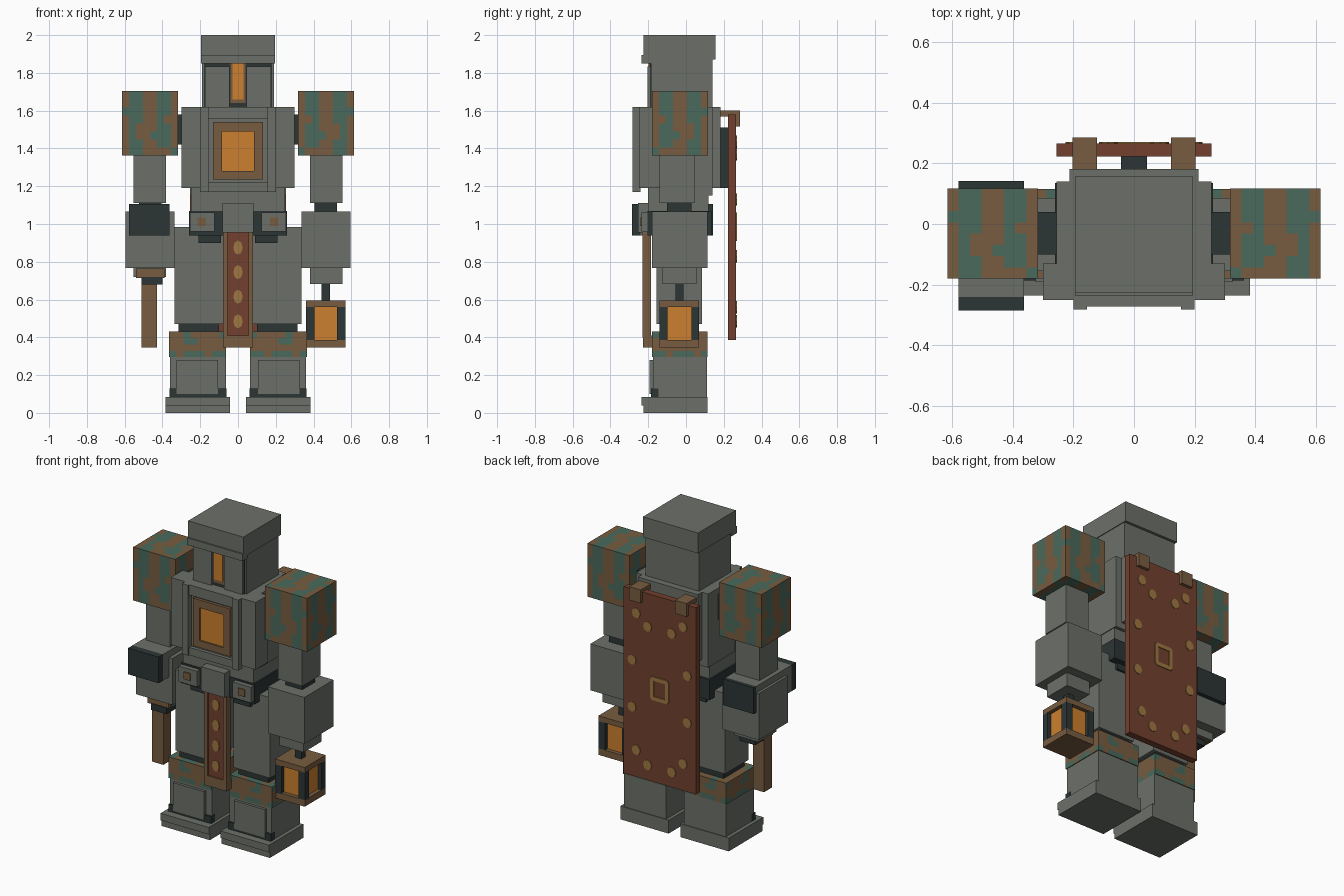
import bpy
import bmesh

default_cube = bpy.data.objects.get("Cube")
if default_cube:
    bpy.data.objects.remove(default_cube, do_unlink=True)


def material(name, red, green, blue):
    """Flat colour given as display values, stored as linear values."""
    linear = [((c / 255 + .055) / 1.055) ** 2.4 for c in (red, green, blue)] + [1]
    mat = bpy.data.materials.new(name)
    mat.use_nodes = True
    mat.diffuse_color = linear
    shader = mat.node_tree.nodes["Principled BSDF"]
    shader.inputs["Base Color"].default_value = linear
    shader.inputs["Roughness"].default_value = .9
    return mat


STONE = material("grey stone", 108, 112, 105)
DARK = material("dark iron", 44, 53, 53)
BRONZE = material("brown bronze", 120, 92, 64)
PATINA = material("green patina", 74, 106, 93)
GLOW = material("orange glow", 204, 128, 46)
CLOTH = material("red cloth", 114, 64, 46)
GOLD = material("gold paint", 158, 120, 66)


def finish(name, bm, mats):
    mesh = bpy.data.meshes.new(name)
    bm.to_mesh(mesh)
    bm.free()
    for mat in mats:
        mesh.materials.append(mat)
    obj = bpy.data.objects.new(name, mesh)
    bpy.context.collection.objects.link(obj)
    return obj


def box(name, mat, x, y, z, pattern=None):
    """Block from ranges; a pattern paints a second colour on a grid of its faces."""
    bm = bmesh.new()
    bmesh.ops.create_cube(bm, size=1)
    if pattern:
        bmesh.ops.subdivide_edges(bm, edges=bm.edges[:], cuts=7, use_grid_fill=True)
        for face in bm.faces:
            c, n = face.calc_center_median(), face.normal
            u = c.y if abs(n.x) > .5 else c.x
            v = c.y if abs(n.z) > .5 else c.z
            row = pattern[int((.5 - v) * len(pattern))]
            face.material_index = int(row[int((u + .5) * len(row))] == "#")
    for vert in bm.verts:
        for axis, (low, high) in enumerate((x, y, z)):
            vert.co[axis] = low + (vert.co[axis] + .5) * (high - low)
    return finish(name, bm, [mat, PATINA] if pattern else [mat])


def middle(name, mat, half, y, z):
    """Block centred on the body."""
    return box(name, mat, (-half, half), y, z)


def pair(name, mat, x, y, z, pattern=None):
    """The same block on both sides of the body."""
    box("left_" + name, mat, x, y, z, pattern)
    flipped = [row[::-1] for row in pattern] if pattern else None
    box("right_" + name, mat, (-x[1], -x[0]), y, z, flipped)


def spot(name, x, y, z, width, height):
    """Thin painted octagon facing front or back."""
    bm = bmesh.new()
    bmesh.ops.create_cone(bm, cap_ends=True, segments=8, radius1=.5, radius2=.5, depth=.008)
    for vert in bm.verts:
        a, b, c = vert.co
        vert.co = (x + a * width, y + c, z + b * height)
    bmesh.ops.recalc_face_normals(bm, faces=bm.faces[:])
    return finish(name, bm, [GOLD])


SHOULDER = (".##..##.",
            ".##..##.",
            ".##..###",
            "..#..##.",
            ".##...#.",
            ".###..#.",
            ".##..##.",
            "#....##.")
KNEE = ("#....#..",
        "....##..",
        "........",
        "##.###.#")

# Head
middle("head", STONE, .19, (-.185, .14), (1.6, 1.88))
middle("head_cap", STONE, .195, (-.225, .157), (1.87, 2))
middle("head_brim", STONE, .195, (-.235, -.18), (1.85, 1.895))
pair("face_plate", STONE, (.045, .175), (-.205, -.18), (1.61, 1.835))
middle("visor_shadow", DARK, .18, (-.19, -.18), (1.62, 1.85))
middle("visor_frame", BRONZE, .04, (-.194, -.18), (1.64, 1.85))
middle("visor_glow", GLOW, .03, (-.198, -.18), (1.66, 1.85))

# Torso
middle("chest_front", STONE, .3, (-.25, -.13), (1.19, 1.62))
middle("chest_core", STONE, .255, (-.13, .14), (1.15, 1.62))
middle("chest_back", STONE, .212, (.14, .182), (1.19, 1.62))
middle("belly", STONE, .25, (-.2, .12), (1.06, 1.19))
pair("frame_side", STONE, (.155, .2), (-.282, -.24), (1.17, 1.62))
middle("frame_top", STONE, .155, (-.272, -.24), (1.555, 1.62))
middle("frame_bottom", STONE, .155, (-.272, -.24), (1.17, 1.22))

# Glowing chest core inside a bronze frame
pair("core_frame_side", BRONZE, (.085, .132), (-.268, -.25), (1.235, 1.54))
middle("core_frame_top", BRONZE, .085, (-.268, -.25), (1.49, 1.54))
middle("core_frame_bottom", BRONZE, .085, (-.268, -.25), (1.235, 1.28))
middle("core_glow", GLOW, .085, (-.258, -.25), (1.28, 1.49))

# Belt and buckles
middle("belt", DARK, .26, (-.205, .135), (.94, 1.07))
pair("belt_drop", DARK, (.09, .21), (-.18, .1), (.9, .95))
pair("buckle", STONE, (.125, .255), (-.235, -.19), (.96, 1.06))
pair("buckle_stud", BRONZE, (.17, .215), (-.242, -.23), (.99, 1.035))
middle("belt_clasp", STONE, .083, (-.255, -.18), (.955, 1.11))

# Hanging front cloth with a bronze border
pair("cloth_border", BRONZE, (.055, .08), (-.23, -.185), (.4, .96))
middle("cloth_hem", BRONZE, .08, (-.228, -.145), (.345, .41))
middle("front_cloth", CLOTH, .055, (-.22, -.19), (.41, .96))
for i in range(4):
    spot("cloth_spot", 0, -.222, .485 + i * .13, .05, .075)

# Legs
pair("thigh", STONE, (.075, .335), (-.155, .085), (.47, .985))
pair("knee_joint", DARK, (.1, .315), (-.14, .07), (.42, .475))
pair("knee_band", BRONZE, (.063, .365), (-.18, .115), (.295, .43), KNEE)
pair("shin", STONE, (.063, .36), (-.175, .11), (.08, .3))
pair("shin_plate", STONE, (.105, .325), (-.192, -.17), (.1, .28))
pair("ankle_trim", DARK, (.06, .362), (-.186, -.145), (.085, .13))
pair("foot", STONE, (.042, .383), (-.225, .115), (0, .085))
pair("toe_cap", STONE, (.042, .383), (-.235, -.2), (.04, .085))

# Arms
pair("shoulder", BRONZE, (.317, .615), (-.18, .117), (1.362, 1.703), SHOULDER)
pair("shoulder_joint", DARK, (.24, .33), (-.1, .04), (1.42, 1.58))
pair("upper_arm", STONE, (.382, .552), (-.14, .045), (1.11, 1.37))
pair("elbow", DARK, (.405, .525), (-.1, .03), (1.05, 1.12))
pair("forearm", STONE, (.337, .595), (-.18, .115), (.768, 1.065))
pair("wrist", STONE, (.382, .552), (-.125, .055), (.72, .77))
box("left_hand", STONE, (.382, .552), (-.125, .055), (.682, .72))

# Right forearm guard, grip and staff
guard_x, guard_z = (-.578, -.362), (.94, 1.107)
box("guard_sleeve", STONE, guard_x, (-.24, .117), guard_z)
box("guard_front_plate", DARK, guard_x, (-.285, -.24), guard_z)
box("guard_back_plate", DARK, guard_x, (.117, .142), guard_z)
box("grip_collar", BRONZE, (-.54, -.39), (-.145, .04), (.715, .765))
box("grip_fingers", DARK, (-.51, -.4), (-.15, .03), (.68, .72))
box("staff", BRONZE, (-.51, -.43), (-.14, -.06), (.345, .7))

# Lantern hanging from the left hand
box("lantern_chain", DARK, (.442, .487), (-.055, -.012), (.59, .69))
lantern_x, lantern_y = (.36, .57), (-.14, .07)
box("lantern_lid", BRONZE, lantern_x, lantern_y, (.56, .595))
box("lantern_base", BRONZE, lantern_x, lantern_y, (.345, .387))
box("lantern_glow", GLOW, (.385, .545), (-.115, .045), (.38, .565))
for px in lantern_x:
    for py in lantern_y:
        qx = px + (.045 if px == lantern_x[0] else -.045)
        qy = py + (.042 if py == lantern_y[0] else -.042)
        box("lantern_post", DARK, sorted((px, qx)), sorted((py, qy)), (.38, .565))

# Back board hung from two hooks
middle("board_mount", DARK, .043, (.17, .225), (1.19, 1.51))
middle("back_board", CLOTH, .255, (.222, .265), (.387, 1.58))
pair("hook_top", BRONZE, (.122, .203), (.135, .285), (1.57, 1.6))
pair("hook_lip", BRONZE, (.122, .203), (.262, .285), (1.515, 1.58))

# Gold marks painted on the board
for side in (-1, 1):
    for across, height in ((.165, 1.435), (.085, 1.37), (.195, 1.13),
                           (.195, .83), (.165, .56), (.085, .485)):
        spot("board_spot", side * across, .266, height, .06, .065)
pair("emblem_side", GOLD, (.042, .065), (.262, .27), (.92, 1.05))
for bottom in (.91, 1.035):
    middle("emblem_bar", GOLD, .058, (.262, .27), (bottom, bottom + .025))
